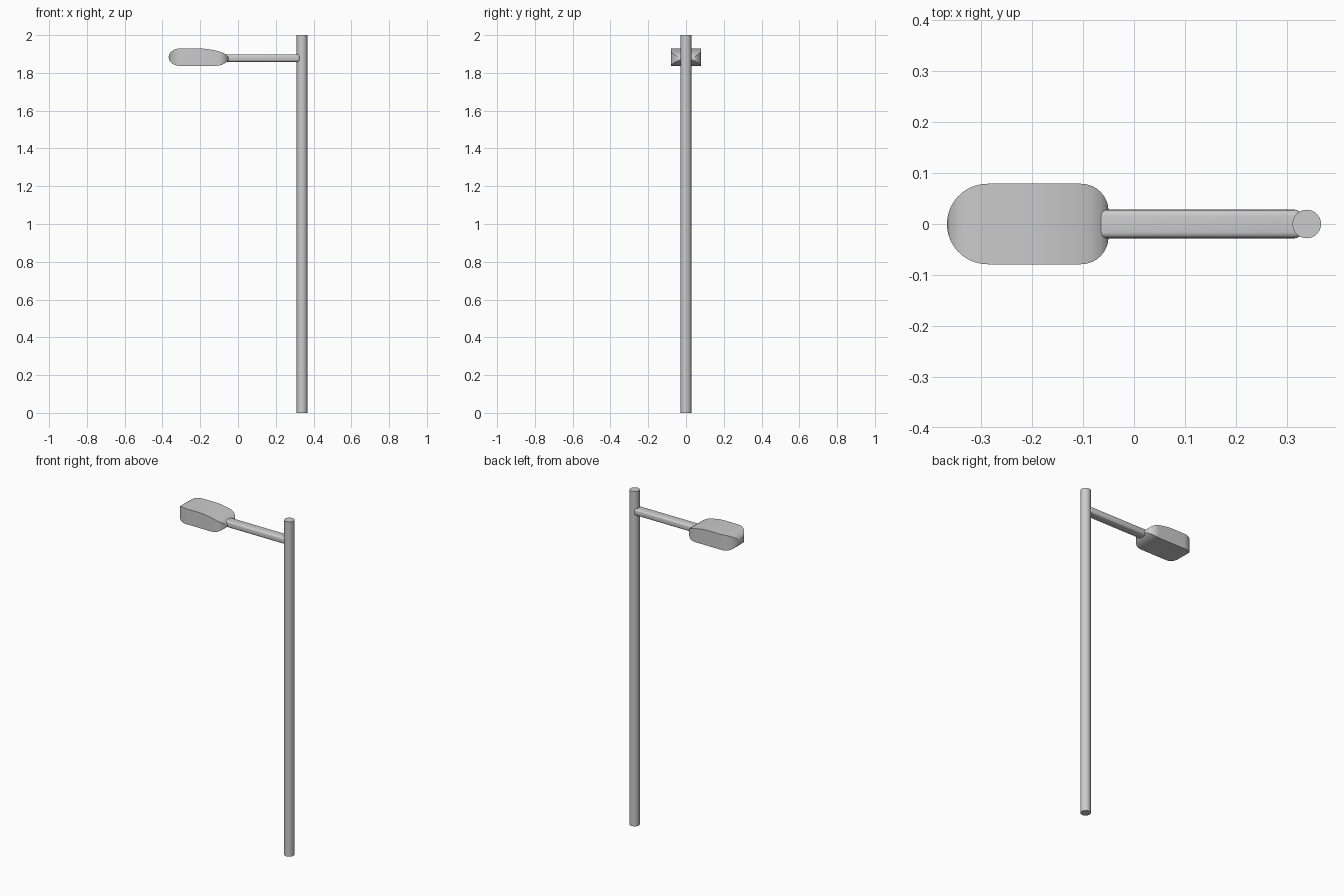
import bpy, bmesh, math

if "Cube" in bpy.data.objects:
    bpy.data.objects.remove(bpy.data.objects["Cube"])


def add_object(name, bm):
    bmesh.ops.recalc_face_normals(bm, faces=bm.faces[:])
    mesh = bpy.data.meshes.new(name)
    bm.to_mesh(mesh)
    bm.free()
    obj = bpy.data.objects.new(name, mesh)
    bpy.context.collection.objects.link(obj)
    bpy.ops.object.select_all(action='DESELECT')
    obj.select_set(True)
    bpy.context.view_layer.objects.active = obj
    bpy.ops.object.shade_smooth_by_angle(angle=math.radians(35))
    return obj


def interp(points, x):
    for (x0, y0), (x1, y1) in zip(points, points[1:]):
        if x <= x1:
            return y0 + (y1 - y0) * (x - x0) / (x1 - x0)
    return points[-1][1]


# Upright pole
bm = bmesh.new()
bmesh.ops.create_cone(bm, cap_ends=True, segments=32, radius1=0.028, radius2=0.028, depth=2)
bmesh.ops.translate(bm, verts=bm.verts, vec=(0.339, 0, 1))
add_object("pole", bm)

# Horizontal arm with rounded edges
bm = bmesh.new()
bmesh.ops.create_cube(bm, size=1)
bmesh.ops.scale(bm, verts=bm.verts, vec=(0.403, 0.056, 0.039))
bmesh.ops.translate(bm, verts=bm.verts, vec=(0.1265, 0, 1.878))
bmesh.ops.bevel(bm, geom=bm.edges[:], offset=0.012, segments=4, profile=0.5, affect='EDGES')
add_object("arm", bm)

# Lamp head: rectangular sections follow a rounded plan and a rounded side profile
LEFT, RIGHT, MID, HALF, WIDE = -0.367, -0.05, 1.883, 0.046, 0.079
TOP = [(-0.19, 1.929), (-0.16, 1.926), (-0.13, 1.921), (-0.10, 1.914), (-0.08, 1.907),
       (-0.065, 1.898), (-0.056, 1.889), (-0.05, 1.878)]
BOTTOM = [(-0.12, 1.837), (-0.10, 1.839), (-0.085, 1.843), (-0.07, 1.850),
          (-0.058, 1.859), (-0.05, 1.868)]


def section(x):
    rise = math.sqrt(max(0, 1 - max(0, 1 - (x - LEFT) / 0.06) ** 2))
    top = MID + (interp(TOP, max(x, -0.19)) - MID) * rise
    bottom = MID + (interp(BOTTOM, max(x, -0.12)) - MID) * rise
    if x < -0.2:
        width = WIDE * math.sqrt(max(0, 1 - max(0, 1 - (x - LEFT) / 0.08) ** 2))
    else:
        r = 0.054
        width = WIDE - r + math.sqrt(max(0, r * r - max(0, x - RIGHT + r) ** 2))
    return width, bottom, top


stations = [LEFT + 0.08 * (1 - math.cos(math.radians(a))) for a in range(6, 91, 6)]
stations += [-0.24, -0.19, -0.16, -0.13, -0.12]
stations += [RIGHT - 0.054 + 0.054 * math.sin(math.radians(a)) for a in range(0, 91, 9)]
bm = bmesh.new()
tip = bm.verts.new((LEFT, 0, MID))
rings = []
for x in stations:
    w, b, t = section(x)
    rings.append([bm.verts.new((x, y, z)) for y, z in ((-w, b), (w, b), (w, t), (-w, t))])
for i in range(4):
    j = (i + 1) % 4
    bm.faces.new((tip, rings[0][i], rings[0][j]))
    for a, c in zip(rings, rings[1:]):
        bm.faces.new((a[i], a[j], c[j], c[i]))
bm.faces.new(rings[-1])
add_object("lamp_head", bm)
